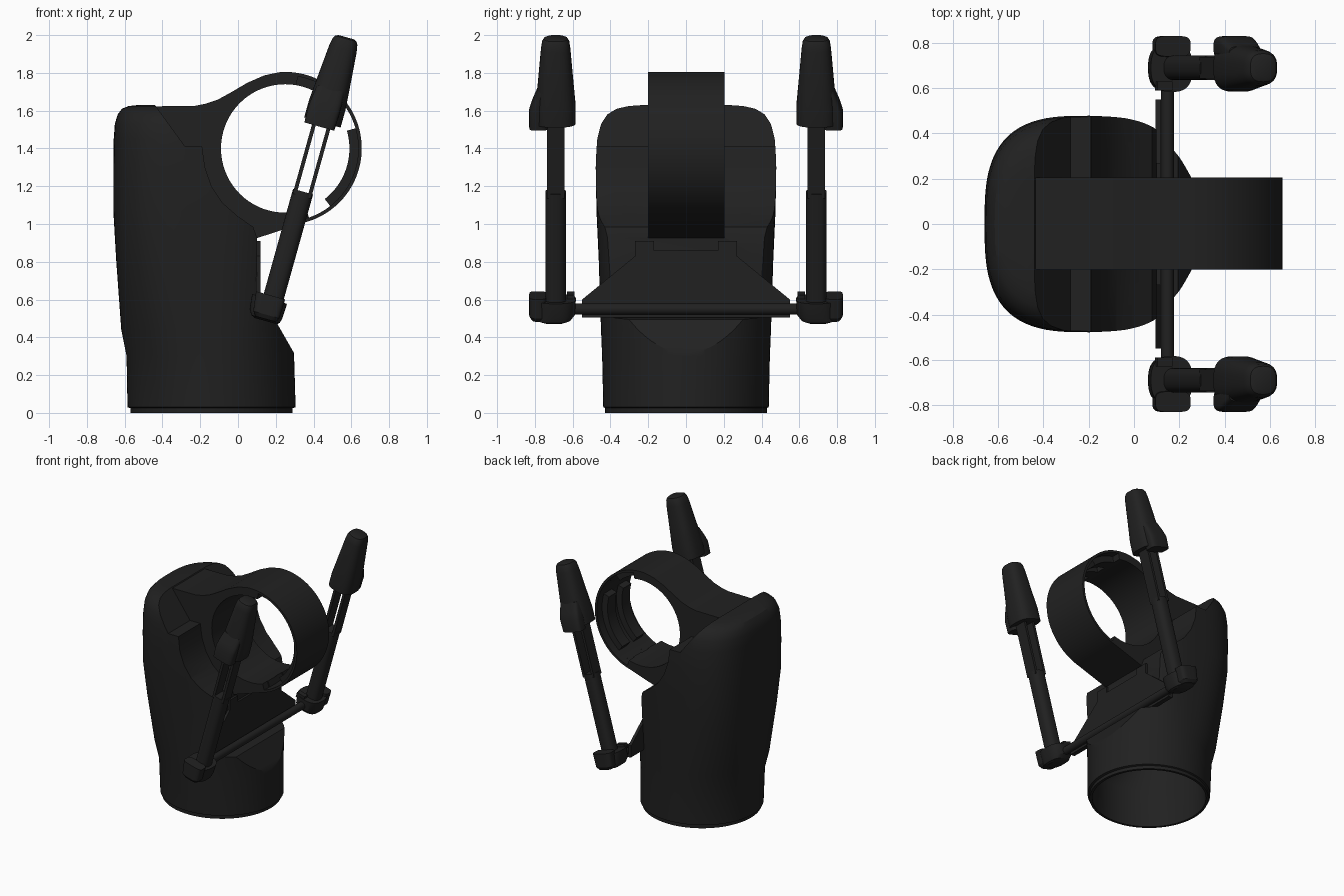
import bpy, bmesh, math
from mathutils import Matrix

if "Cube" in bpy.data.objects:
    bpy.data.objects.remove(bpy.data.objects["Cube"])

black = bpy.data.materials.new("matte_black")
black.use_nodes = True
black.diffuse_color = (0.015, 0.015, 0.015, 1)
bsdf = black.node_tree.nodes["Principled BSDF"]
bsdf.inputs["Base Color"].default_value = black.diffuse_color
bsdf.inputs["Roughness"].default_value = 0.6


def finish(name, bm, matrix=None):
    bmesh.ops.recalc_face_normals(bm, faces=bm.faces)
    mesh = bpy.data.meshes.new(name)
    bm.to_mesh(mesh)
    bm.free()
    mesh.materials.append(black)
    ob = bpy.data.objects.new(name, mesh)
    bpy.context.collection.objects.link(ob)
    if matrix:
        ob.matrix_world = matrix
    return ob


def loft(name, rows, matrix=None, n=64):
    """Rows of (z, centre x, half x, centre y, half y, squareness), capped."""
    bm = bmesh.new()
    rings = []
    for z, cx, hx, cy, hy, e in rows:
        ring = []
        for i in range(n):
            a = math.tau * i / n
            c, s = math.cos(a), math.sin(a)
            x = math.copysign(abs(c) ** (2 / e), c) * hx
            y = math.copysign(abs(s) ** (2 / e), s) * hy
            ring.append(bm.verts.new((cx + x, cy + y, z)))
        rings.append(ring)
    for a, b in zip(rings, rings[1:]):
        for i in range(n):
            j = (i + 1) % n
            bm.faces.new((a[i], a[j], b[j], b[i]))
    bm.faces.new(rings[0])
    bm.faces.new(rings[-1])
    return finish(name, bm, matrix)


def prism(name, pts, lo, hi, axis="y"):
    """Extrude an outline along y (points are x, z) or along x (points are y, z)."""
    def place(p, d):
        return (p[0], d, p[1]) if axis == "y" else (d, p[0], p[1])
    bm = bmesh.new()
    a = [bm.verts.new(place(p, lo)) for p in pts]
    b = [bm.verts.new(place(p, hi)) for p in pts]
    for i in range(len(pts)):
        j = (i + 1) % len(pts)
        bm.faces.new((a[i], a[j], b[j], b[i]))
    bm.faces.new(a)
    bm.faces.new(b)
    return finish(name, bm)


def box(name, lo, hi, matrix=None):
    bm = bmesh.new()
    bmesh.ops.create_cube(bm, size=1)
    for v in bm.verts:
        v.co = [l + (c + 0.5) * (h - l) for c, l, h in zip(v.co, lo, hi)]
    return finish(name, bm, matrix)


def combine(target, tool, operation):
    mod = target.modifiers.new(operation, "BOOLEAN")
    mod.operation, mod.solver, mod.object = operation, "EXACT", tool
    bpy.context.view_layer.objects.active = target
    bpy.ops.object.modifier_apply(modifier=mod.name)
    bpy.data.objects.remove(tool)


def arc(r, start, end, n):
    steps = [math.radians(start + (end - start) * i / n) for i in range(n + 1)]
    return [(RX + r * math.cos(t), RZ + r * math.sin(t)) for t in steps]


RX, RZ = 0.25, 1.40      # ring centre

# Main body: round at the foot, squarer at the top
body_rows = []
for z, x0, x1, hy, e in [
        (0, -0.57, 0.288, 0.428, 2), (0.025, -0.57, 0.288, 0.428, 2),
        (0.03, -0.585, 0.305, 0.438, 2), (0.3, -0.59, 0.297, 0.444, 2.05),
        (0.44, -0.618, 0.29, 0.45, 2.2), (0.81, -0.645, 0.27, 0.462, 2.7),
        (1.07, -0.66, 0.26, 0.474, 3), (1.3, -0.66, 0.26, 0.478, 3),
        (1.45, -0.658, 0.26, 0.472, 3), (1.53, -0.652, 0.25, 0.457, 3),
        (1.58, -0.637, 0.24, 0.432, 3), (1.61, -0.615, 0.2, 0.39, 2.9),
        (1.624, -0.58, 0.18, 0.34, 2.8), (1.63, -0.53, 0.15, 0.28, 2.7)]:
    body_rows.append((z, (x0 + x1) / 2, (x1 - x0) / 2, 0, hy, e))
body = loft("body", body_rows, n=96)

# Shoulder, scoop around the ring, flat front and sloped lower front
scoop = [(-0.452, 1.8), (-0.44, 1.63), (-0.28, 1.41), (-0.19, 1.41), (-0.175, 1.3),
         (-0.14, 1.2), (-0.08, 1.11), (0, 1.04), (0.08, 0.985), (0.1, 0.93),
         (0.1, 0.505), (0.195, 0.495), (0.5, -0.04), (0.7, -0.04), (0.7, 1.8)]
combine(body, prism("scoop_cutter", scoop, -0.7, 0.7), "DIFFERENCE")

# Neck flowing into the ring
neck = [(-0.55, 1.0), (-0.55, 1.622), (-0.23, 1.625), (-0.17, 1.637), (-0.11, 1.657),
        (-0.04, 1.695), (0.05, 1.748), (0.14, 1.787)]
neck += arc(0.405, 94, -75, 56) + [(0.1, 0.925), (0.05, 0.9)]
combine(body, prism("neck_and_ring", neck, -0.2, 0.205), "UNION")

# Ring bore; the free side has a thin wall with two inner ribs and open gaps
combine(body, prism("bore_cutter", arc(0.34, 0, 355, 71), -0.6, 0.6), "DIFFERENCE")
for start, end, lo, hi in [(-72, 80, -0.6, -0.14), (-72, 80, 0.14, 0.6), (-72, 80, -0.04, 0.04),
                           (16, 47, -0.5, 0.5), (-71, -52, -0.5, 0.5)]:
    n = abs(end - start) // 4
    sector = arc(0.387, start, end, n) + arc(0.3, end, start, n)
    combine(body, prism("gap_cutter", sector, lo, hi), "DIFFERENCE")

# Hollow foot
hollow = [(-0.1, -0.142, 0.41, 0, 0.41, 2), (0.3, -0.142, 0.41, 0, 0.41, 2),
          (0.5, -0.27, 0.3, 0, 0.39, 2), (0.9, -0.3, 0.28, 0, 0.36, 2)]
combine(body, loft("hollow_cutter", hollow), "DIFFERENCE")

# Bracket plate, its top tabs and lower lip
half = [(0.55, 0.515), (0.55, 0.6), (0.27, 0.83), (0.27, 0.91), (0.17, 0.91), (0.17, 0.86)]
outline = half + [(-y, z) for y, z in reversed(half)]
prism("bracket_plate", outline, 0.095, 0.118, "x")
box("bracket_lip", (0.1, -0.55, 0.505), (0.135, 0.55, 0.525))

# Cross rod between the two arms
turn = Matrix.Translation((0.148, 0, 0.55)) @ Matrix.Rotation(math.pi / 2, 4, "X")
loft("cross_rod", [(-0.62, 0, 0.028, 0, 0.03, 2), (0.62, 0, 0.028, 0, 0.03, 2)], turn, 32)

# Leaning arms, one on each side
for side, s in (("left", 1), ("right", -1)):
    frame = Matrix.Translation((0.171, 0.69 * s, 0.55)) @ Matrix.Rotation(math.radians(15.6), 4, "Y")

    def part(name, rows):
        loft(f"{side}_{name}", [(z, cx, hx, cy * s, hy, e) for z, cx, hx, cy, hy, e in rows], frame, 48)

    def block(name, x, y, z):
        ys = sorted((y[0] * s, y[1] * s))
        box(f"{side}_{name}", (x[0], ys[0], z[0]), (x[1], ys[1], z[1]), frame)

    part("arm_tube", [(0, 0, 0.055, 0, 0.055, 2.5), (0.645, 0, 0.055, 0, 0.055, 2.5)])
    for k in (-1, 1):
        x = sorted((0.03 * k, 0.05 * k))
        block("slot_rail", x, (-0.047, 0.047), (0.62, 1.1))

    # Joint at the foot: round housing plus an outer clip
    part("joint", [(-0.068, -0.005, 0.06, 0.01, 0.06, 3), (-0.058, -0.01, 0.078, 0.01, 0.09, 3),
                   (-0.03, -0.015, 0.09, 0, 0.103, 2.6), (0.05, -0.018, 0.096, 0, 0.107, 2.6)])
    part("joint_clip", [(-0.058, -0.01, 0.055, 0.085, 0.04, 4), (-0.035, -0.012, 0.072, 0.09, 0.05, 4),
                        (0.07, -0.018, 0.08, 0.095, 0.045, 4)])
    block("joint_tab", (-0.09, -0.02), (-0.1, -0.06), (0.03, 0.07))

    # Tapered grip, flared toward its outer lower edge
    part("grip", [(1.025, 0, 0.1, 0, 0.106, 2.8), (1.12, 0, 0.1, 0, 0.106, 2.8),
                  (1.25, 0, 0.09, 0, 0.094, 2.7), (1.43, 0, 0.075, 0, 0.078, 2.7),
                  (1.47, 0, 0.068, 0, 0.072, 2.7), (1.486, 0, 0.059, 0, 0.062, 2.7),
                  (1.494, 0, 0.042, 0, 0.044, 2.7)])
    part("grip_flare", [(1.0, -0.01, 0.082, 0.09, 0.05, 4), (1.09, -0.01, 0.085, 0.09, 0.05, 4),
                        (1.14, -0.008, 0.082, 0.077, 0.047, 4), (1.21, -0.005, 0.075, 0.05, 0.045, 4)])

# Smooth shading with crisp edges
for ob in bpy.context.scene.objects:
    ob.select_set(ob.type == "MESH")
bpy.context.view_layer.objects.active = body
bpy.ops.object.shade_smooth_by_angle(angle=math.radians(30))
